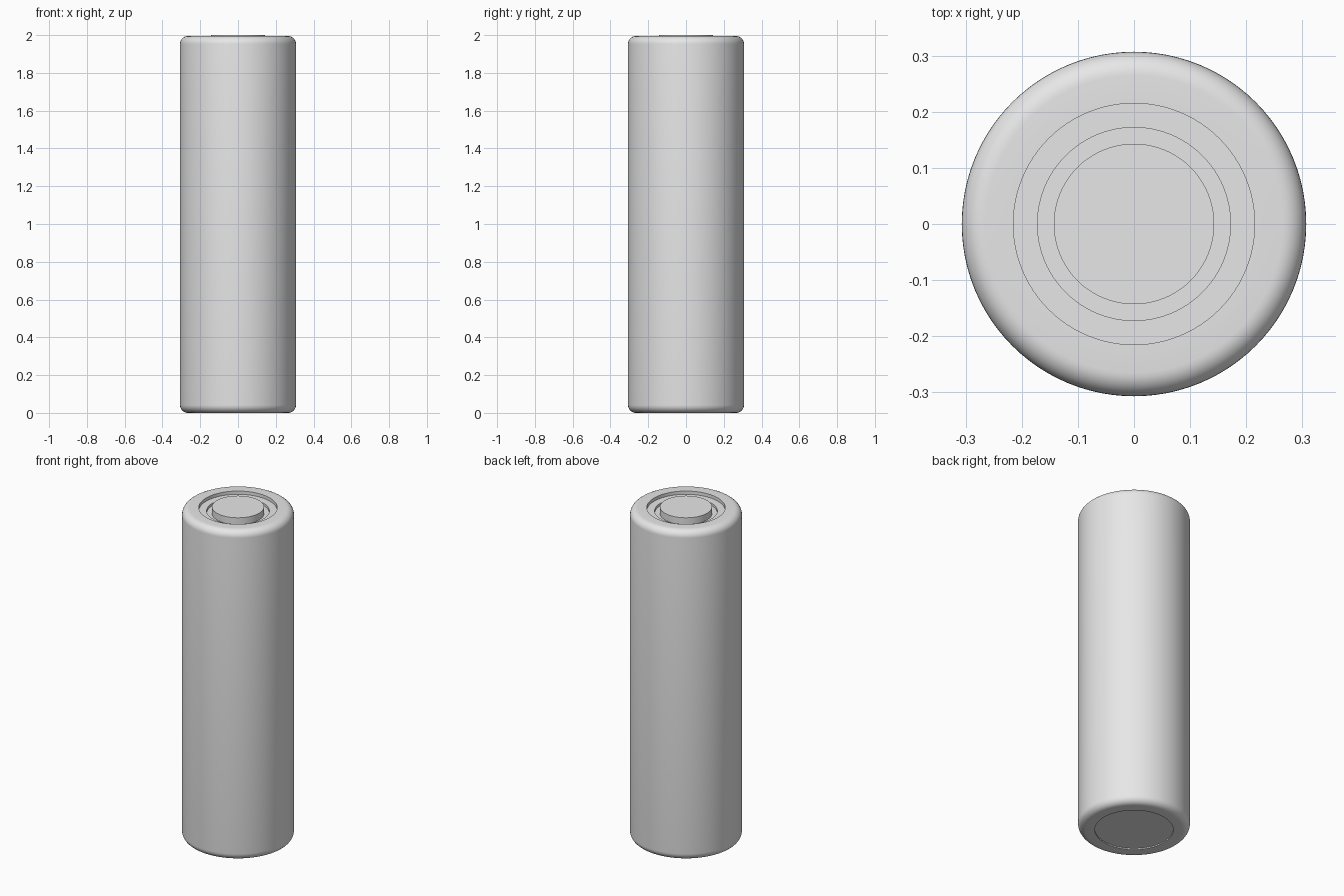
import bpy, bmesh, math

if "Cube" in bpy.data.objects:
    bpy.data.objects.remove(bpy.data.objects["Cube"])

SEGMENTS = 96
steel = bpy.data.materials.new("light_grey")
steel.diffuse_color = (0.8, 0.8, 0.8, 1)
steel.use_nodes = True
steel.node_tree.nodes["Principled BSDF"].inputs["Base Color"].default_value = steel.diffuse_color


def lathe(name, profile):
    """Spin an (r, z) profile round the z axis; points at r = 0 close it."""
    bm = bmesh.new()
    verts = [bm.verts.new((r, 0, z)) for r, z in profile]
    edges = [bm.edges.new(pair) for pair in zip(verts, verts[1:])]
    bmesh.ops.spin(bm, geom=verts + edges, cent=(0, 0, 0), axis=(0, 0, 1),
                   angle=math.tau, steps=SEGMENTS, use_merge=True)
    bmesh.ops.remove_doubles(bm, verts=bm.verts, dist=1e-5)
    bmesh.ops.recalc_face_normals(bm, faces=bm.faces)
    mesh = bpy.data.meshes.new(name)
    bm.to_mesh(mesh)
    bm.free()
    mesh.materials.append(steel)
    obj = bpy.data.objects.new(name, mesh)
    bpy.context.collection.objects.link(obj)
    bpy.ops.object.select_all(action='DESELECT')
    obj.select_set(True)
    bpy.context.view_layer.objects.active = obj
    bpy.ops.object.shade_smooth_by_angle(angle=math.radians(30))
    return obj


def fillet(r, z, radius, start):
    """Quarter-round points about (r, z), starting at an angle in degrees."""
    angles = [math.radians(start + 90 * i / 8) for i in range(9)]
    return [(r + radius * math.cos(a), z + radius * math.sin(a)) for a in angles]


RADIUS, TOP, ROUND = 0.307, 1.995, 0.042
RIM = 0.215        # edge of the recesses at both ends
LEDGE, FLOOR = 1.975, 1.96

# Can: recessed base, rounded ends, stepped well at the top
lathe("can",
      [(0, 0.007), (RIM, 0.007), (RIM, 0)]
      + fillet(RADIUS - ROUND, ROUND, ROUND, -90)
      + fillet(RADIUS - ROUND, TOP - ROUND, ROUND, 0)
      + [(RIM, TOP), (RIM, LEDGE), (0.172, LEDGE), (0.172, FLOOR), (0, FLOOR)])

# Raised contact button in the well
lathe("contact_button", [(0.143, FLOOR), (0.143, 2.0), (0, 2.0)])
